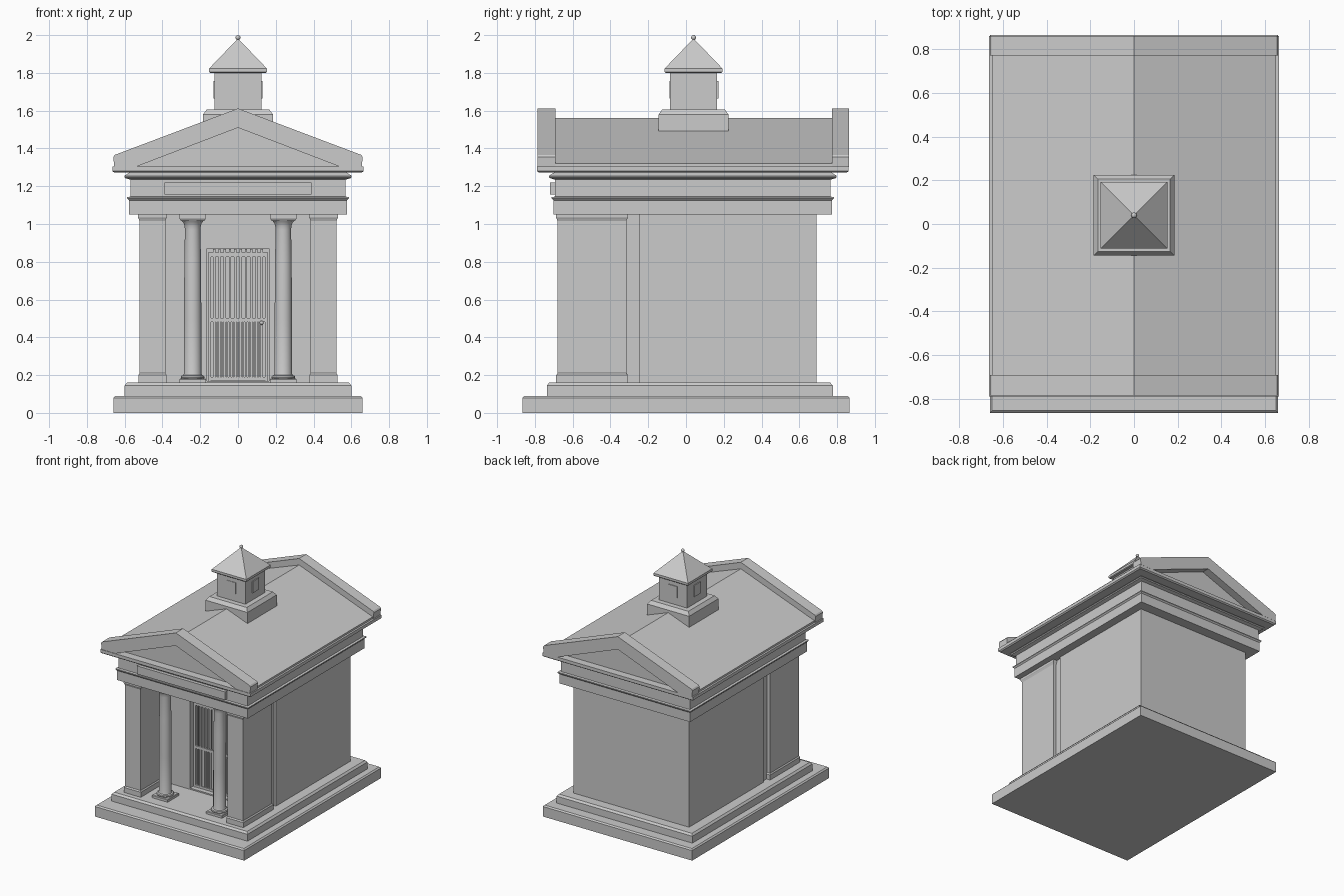
import bpy, bmesh, math

if "Cube" in bpy.data.objects:
    bpy.data.objects.remove(bpy.data.objects["Cube"])

def make(name, bm):
    bmesh.ops.remove_doubles(bm, verts=bm.verts, dist=1e-5)
    bmesh.ops.recalc_face_normals(bm, faces=bm.faces)
    me = bpy.data.meshes.new(name)
    bm.to_mesh(me)
    bm.free()
    ob = bpy.data.objects.new(name, me)
    bpy.context.collection.objects.link(ob)
    return ob

def stack(name, cx, cy, rings):
    """Rectangular moulding: rings of (half x, half y, z), bottom to top."""
    bm = bmesh.new()
    prev = None
    for hx, hy, z in rings:
        ring = [bm.verts.new((cx + sx * hx, cy + sy * hy, z))
                for sx, sy in ((-1, -1), (1, -1), (1, 1), (-1, 1))]
        if prev:
            for i in range(4):
                j = (i + 1) % 4
                bm.faces.new((prev[i], prev[j], ring[j], ring[i]))
        else:
            bm.faces.new(ring[::-1])
        prev = ring
    bm.faces.new(prev)
    return make(name, bm)

def box(name, x0, x1, y0, y1, z0, z1):
    hx, hy = (x1 - x0) / 2, (y1 - y0) / 2
    return stack(name, x0 + hx, y0 + hy, [(hx, hy, z0), (hx, hy, z1)])

def prism(name, pts, y0, y1):
    """Front outline (x, z) pulled from y0 to y1."""
    bm = bmesh.new()
    a = [bm.verts.new((x, y0, z)) for x, z in pts]
    b = [bm.verts.new((x, y1, z)) for x, z in pts]
    bm.faces.new(a)
    bm.faces.new(b[::-1])
    for i in range(len(pts)):
        j = (i + 1) % len(pts)
        bm.faces.new((a[i], b[i], b[j], a[j]))
    return make(name, bm)

def smooth(ob):
    bpy.ops.object.select_all(action='DESELECT')
    ob.select_set(True)
    bpy.context.view_layer.objects.active = ob
    bpy.ops.object.shade_smooth_by_angle(angle=math.radians(35))

def lathe(name, cx, cy, prof, n=32):
    bm = bmesh.new()
    vs = [bm.verts.new((cx + r, cy, z)) for r, z in prof]
    es = [bm.edges.new(p) for p in zip(vs, vs[1:])]
    bmesh.ops.spin(bm, geom=vs + es, cent=(cx, cy, 0), axis=(0, 0, 1),
                   angle=2 * math.pi, steps=n)
    smooth(make(name, bm))

def ball(name, loc, r):
    bpy.ops.mesh.primitive_uv_sphere_add(segments=16, ring_count=8, radius=r, location=loc)
    bpy.context.object.name = name
    smooth(bpy.context.object)

# Stepped base
stack("lower_step", 0, 0, [(.66, .865, 0), (.66, .865, .08), (.65, .855, .09)])
stack("upper_step", 0, .02, [(.60, .757, .09), (.60, .757, .145), (.587, .744, .16)])

# Chamber and entrance wall
box("chamber", -.51, .51, -.25, .69, .16, 1.05)
for s, side in ((-1, "left"), (1, "right")):
    a, b = sorted((s * .165, s * .495))
    box(side + "_entrance_wall", a, b, -.37, -.25, .16, 1.05)
    # Corner piers with base and cap
    stack(side + "_pier", s * .453, -.498, [
        (.075, .189, .16), (.075, .189, .20), (.068, .182, .21), (.068, .182, 1.015),
        (.074, .188, 1.03), (.077, .191, 1.035), (.077, .191, 1.05)])
    # Round columns
    cx, cy = s * .24, -.575
    stack(side + "_column_plinth", cx, cy, [(.07, .07, .16), (.07, .07, .178), (.066, .066, .182)])
    lathe(side + "_column", cx, cy, [
        (0, .18), (.06, .18), (.063, .188), (.06, .196), (.049, .2), (.046, .21),
        (.046, .5), (.044, .8), (.041, .97), (.043, .99), (.048, 1.005), (.06, 1.02), (0, 1.02)])
    stack(side + "_column_cap", cx, cy, [(.06, .06, 1.015), (.07, .07, 1.03), (.07, .07, 1.05)])
box("door_lintel", -.165, .165, -.37, -.25, .87, 1.05)

# Barred gate
box("threshold", -.165, .165, -.37, -.25, .16, .17)
for i, (z0, z1) in enumerate(((.172, .19), (.48, .502), (.825, .85))):
    box(f"gate_rail_{i}", -.155, .155, -.335, -.315, z0, z1)
for s, side in ((-1, "left"), (1, "right")):
    a, b = sorted((s * .143, s * .158))
    box(side + "_gate_stile", a, b, -.335, -.315, .17, .85)
for i in range(10):
    x = -.126 + i * .028
    box(f"gate_bar_{i}", x - .006, x + .006, -.331, -.319, .18, .868)
for i in range(9):
    x = -.112 + i * .028
    box(f"gate_short_bar_{i}", x - .004, x + .004, -.329, -.321, .18, .49)
ball("gate_knob", (.125, -.342, .477), .011)

# Entablature: architrave, frieze, bed moulding and cornice in one profile
profile = [(.577, 1.05), (.577, 1.125), (.587, 1.135), (.587, 1.142), (.57, 1.145),
           (.57, 1.235), (.597, 1.243), (.602, 1.25), (.602, 1.255), (.575, 1.272),
           (.655, 1.272), (.665, 1.28), (.665, 1.305)]
stack("entablature", 0, .036, [(r, r + .16, z) for r, z in profile])
box("front_panel", -.39, .39, -.72, -.69, 1.155, 1.22)

# Gabled roof with raking frames at both ends
prism("roof", [(-.65, 1.30), (.65, 1.30), (.65, 1.32), (0, 1.56), (-.65, 1.32)], -.725, .80)
rake = [(-.655, 1.303), (-.66, 1.355), (-.652, 1.366), (0, 1.612), (.652, 1.366),
        (.66, 1.355), (.655, 1.303), (.54, 1.303), (0, 1.51), (-.54, 1.303)]
prism("front_pediment_frame", rake, -.785, -.692)
prism("back_pediment_frame", rake, .772, .862)

# Roof lantern
cy = .04
stack("lantern_base", 0, cy, [(.185, .185, 1.45), (.185, .185, 1.58), (.165, .165, 1.607)])
stack("lantern_body", 0, cy, [(.125, .125, 1.60), (.125, .125, 1.81)])
box("lantern_side_panels", -.131, .131, cy - .04, cy + .04, 1.665, 1.757)
box("lantern_end_panels", -.04, .04, cy - .128, cy + .131, 1.665, 1.757)
stack("lantern_roof", 0, cy, [(.148, .148, 1.80), (.153, .153, 1.805),
                              (.153, .153, 1.823), (.002, .002, 1.98)])
ball("finial", (0, cy, 1.987), .013)
